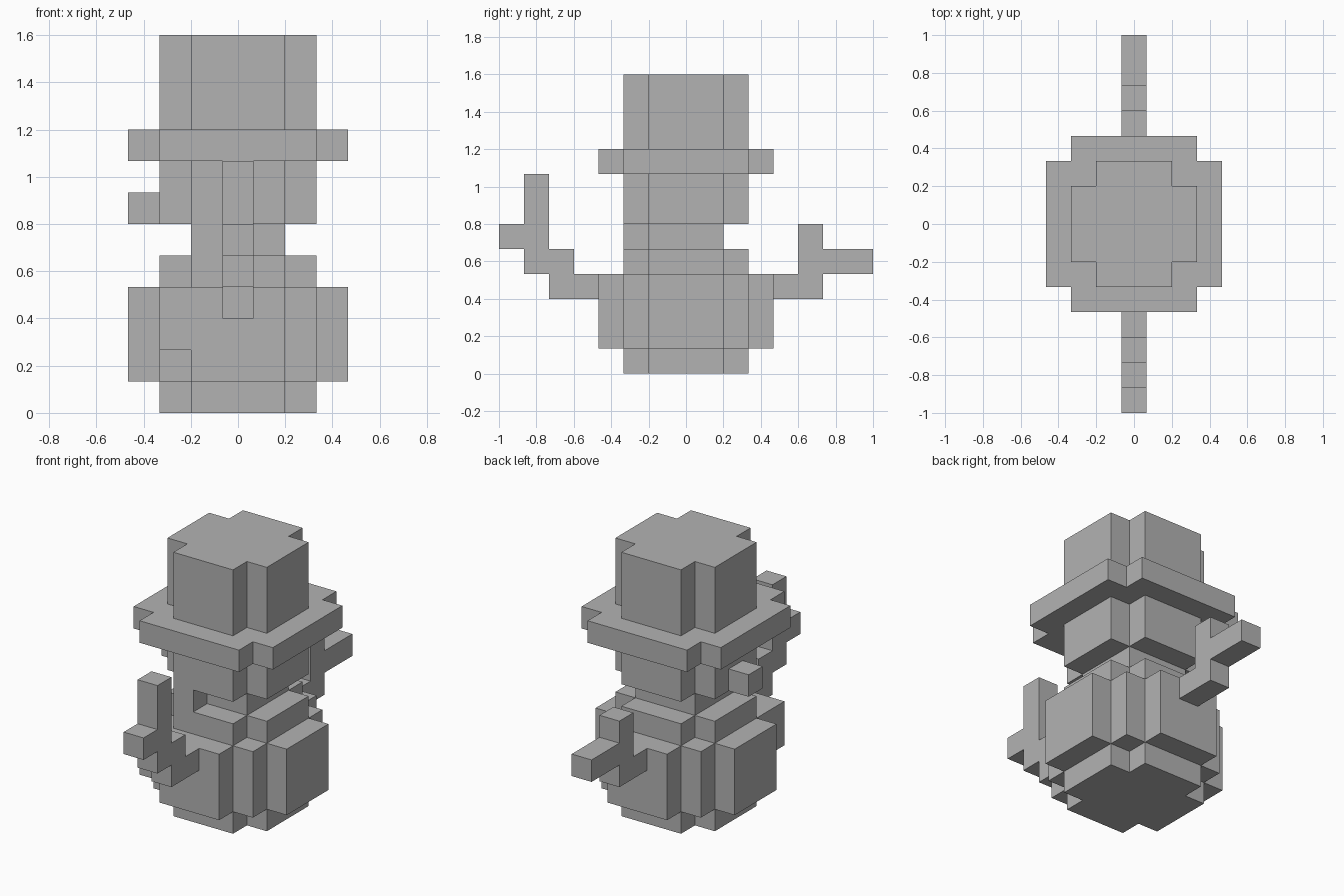
import bpy
import bmesh
from mathutils import Vector

if "Cube" in bpy.data.objects:
    bpy.data.objects.remove(bpy.data.objects["Cube"], do_unlink=True)

UNIT = 2 / 15  # edge of one block

grey = bpy.data.materials.new("plain_grey")
grey.use_nodes = True
grey.diffuse_color = (0.45, 0.45, 0.45, 1)
grey.node_tree.nodes["Principled BSDF"].inputs["Base Color"].default_value = grey.diffuse_color


def box(half_x, half_y, bottom, top):
    """Blocks of a centred box, from layer bottom up to layer top."""
    return {(x, y, z)
            for x in range(-half_x, half_x + 1)
            for y in range(-half_y, half_y + 1)
            for z in range(bottom, top)}


def notched(half, bottom, top):
    """Square slab with one block missing at every corner."""
    return box(half, half - 1, bottom, top) | box(half - 1, half, bottom, top)


def build(name, cells):
    """Outer skin of a set of blocks, with flat areas joined to single faces."""
    bm = bmesh.new()
    for cell in cells:
        centre = Vector(cell) + Vector((0, 0, 0.5))
        for axis in range(3):
            for sign in (-1, 1):
                step = Vector((0, 0, 0))
                step[axis] = sign
                if tuple(int(c) for c in Vector(cell) + step) in cells:
                    continue
                a, b = Vector((0, 0, 0)), Vector((0, 0, 0))
                a[(axis + 1) % 3] = 0.5
                b[(axis + 2) % 3] = 0.5 * sign
                mid = centre + step / 2
                corners = (mid - a - b, mid + a - b, mid + a + b, mid - a + b)
                bm.faces.new([bm.verts.new(c * UNIT) for c in corners])
    bmesh.ops.remove_doubles(bm, verts=bm.verts, dist=0.001)
    bmesh.ops.dissolve_limit(bm, angle_limit=0.01, verts=bm.verts, edges=bm.edges)
    bmesh.ops.recalc_face_normals(bm, faces=bm.faces)
    mesh = bpy.data.meshes.new(name)
    bm.to_mesh(mesh)
    bm.free()
    mesh.materials.append(grey)
    bpy.context.collection.objects.link(bpy.data.objects.new(name, mesh))


# Round body, stepped at the corners, with a small lump on one corner
build("base", notched(2, 0, 1))
belly = box(3, 1, 1, 4) | box(1, 3, 1, 4) | box(2, 2, 1, 4)
build("belly", belly | {(-2, -3, 2), (-2, -3, 3)})
build("shoulders", notched(2, 4, 5))

# Neck with one block hanging in front of it
build("neck", box(1, 1, 5, 6) | {(-1, -2, 5)})

# Head and nose
build("head", notched(2, 6, 8))
build("nose", {(-3, 0, 6)})

# Hat
build("hat_brim", notched(3, 8, 9))
build("hat_crown", notched(2, 9, 12))

# Twig arms, as (y, z) steps in the middle plane
front_twig = [(-4, 3), (-5, 3), (-5, 4), (-6, 4), (-6, 5), (-7, 5), (-6, 6), (-6, 7)]
back_twig = [(4, 3), (5, 3), (5, 4), (6, 4), (7, 4), (5, 5)]
for name, twig in (("front_arm", front_twig), ("back_arm", back_twig)):
    build(name, {(0, y, z) for y, z in twig})
